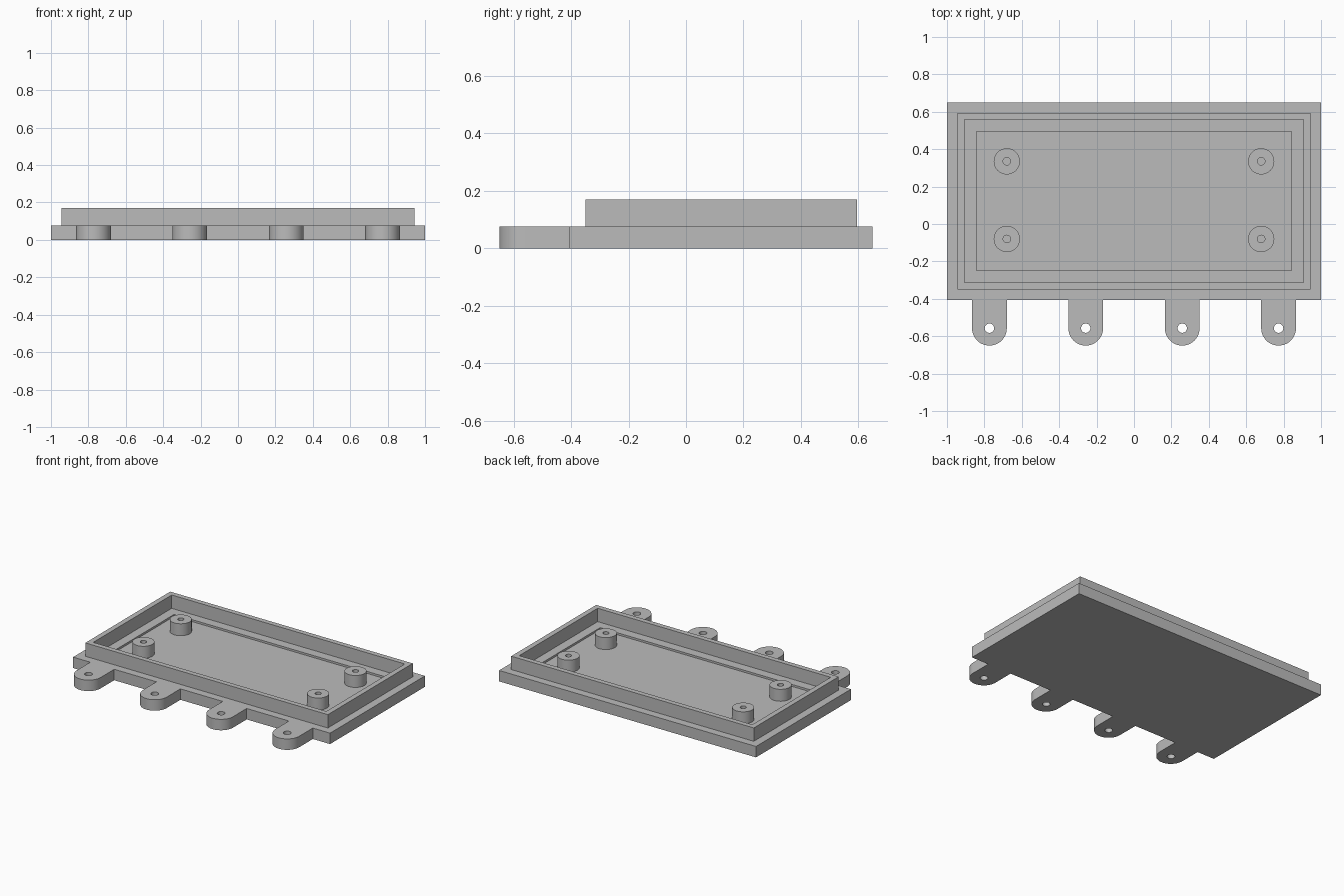
import bpy, bmesh
from math import pi, cos, sin, radians

cube = bpy.data.objects.get("Cube")
if cube:
    bpy.data.objects.remove(cube, do_unlink=True)

grey = bpy.data.materials.new("light grey plastic")
grey.use_nodes = True
colour = (0.5, 0.5, 0.5, 1)
grey.diffuse_color = colour
grey.node_tree.nodes["Principled BSDF"].inputs["Base Color"].default_value = colour

BASE_TOP, WALL_TOP, FLOOR, BOSS_TOP = 0.077, 0.171, 0.063, 0.147
MID_Y = 0.1225                      # centre line of the rectangular body


def prism(name, outline, z0, z1):
    """Extrude a closed counter-clockwise outline from z0 to z1."""
    bm = bmesh.new()
    face = bm.faces.new([bm.verts.new((x, y, z0)) for x, y in outline])
    top = bmesh.ops.extrude_face_region(bm, geom=[face])["geom"]
    for v in top:
        if isinstance(v, bmesh.types.BMVert):
            v.co.z = z1
    bmesh.ops.recalc_face_normals(bm, faces=bm.faces)
    mesh = bpy.data.meshes.new(name)
    bm.to_mesh(mesh)
    bm.free()
    obj = bpy.data.objects.new(name, mesh)
    bpy.context.collection.objects.link(obj)
    mesh.materials.append(grey)
    return obj


def rect(half_x, half_y):
    return [(sx * half_x, MID_Y + sy * half_y)
            for sx, sy in ((-1, -1), (1, -1), (1, 1), (-1, 1))]


def arc(cx, cy, r, start=0, sweep=2 * pi, steps=40, closed=True):
    count = steps if closed else steps + 1
    return [(cx + r * cos(start + sweep * i / steps),
             cy + r * sin(start + sweep * i / steps)) for i in range(count)]


def select(obj):
    bpy.ops.object.select_all(action="DESELECT")
    obj.select_set(True)
    bpy.context.view_layer.objects.active = obj


def cut(obj, cutters):
    """Subtract the cutters, then discard them."""
    select(obj)
    for cutter in cutters:
        mod = obj.modifiers.new("cut", "BOOLEAN")
        mod.operation, mod.solver, mod.object = "DIFFERENCE", "EXACT", cutter
        bpy.ops.object.modifier_apply(modifier=mod.name)
        bpy.data.objects.remove(cutter, do_unlink=True)


def smooth(obj):
    select(obj)
    bpy.ops.object.shade_smooth_by_angle(angle=radians(30))


# Base plate with four rounded mounting tabs along the front edge
TAB_X, TAB_Y, TAB_R, HALF_Y = (-0.773, -0.258, 0.258, 0.773), -0.557, 0.093, 0.5275
left_front, right_front, *back = rect(1, HALF_Y)
outline = [left_front]
for x in TAB_X:
    outline.append((x - TAB_R, left_front[1]))
    outline += arc(x, TAB_Y, TAB_R, pi, pi, 24, closed=False)
    outline.append((x + TAB_R, left_front[1]))
outline += [right_front, *back]
base = prism("base_plate", outline, 0, BASE_TOP)

# Screw holes through the tabs and the shallow recess in the floor
cutters = [prism("tab_hole_cutter", arc(x, TAB_Y, 0.025), -0.1, 0.2) for x in TAB_X]
cutters.append(prism("recess_cutter", rect(0.842, 0.371), FLOOR, 0.2))
cut(base, cutters)
smooth(base)

# Raised lip around the tray
lip = prism("raised_lip", rect(0.944, 0.472), BASE_TOP, WALL_TOP)
cut(lip, [prism("lip_cutter", rect(0.907, 0.436), 0, 0.3)])

# Hollow screw bosses on the floor
for side, x in (("right", -0.68), ("left", 0.68)):
    for end, y in (("front", -0.08), ("back", 0.335)):
        boss = prism(f"{end}_{side}_boss", arc(x, y, 0.07), FLOOR, BOSS_TOP)
        cut(boss, [prism("boss_cutter", arc(x, y, 0.02), 0.03, 0.3)])
        smooth(boss)
